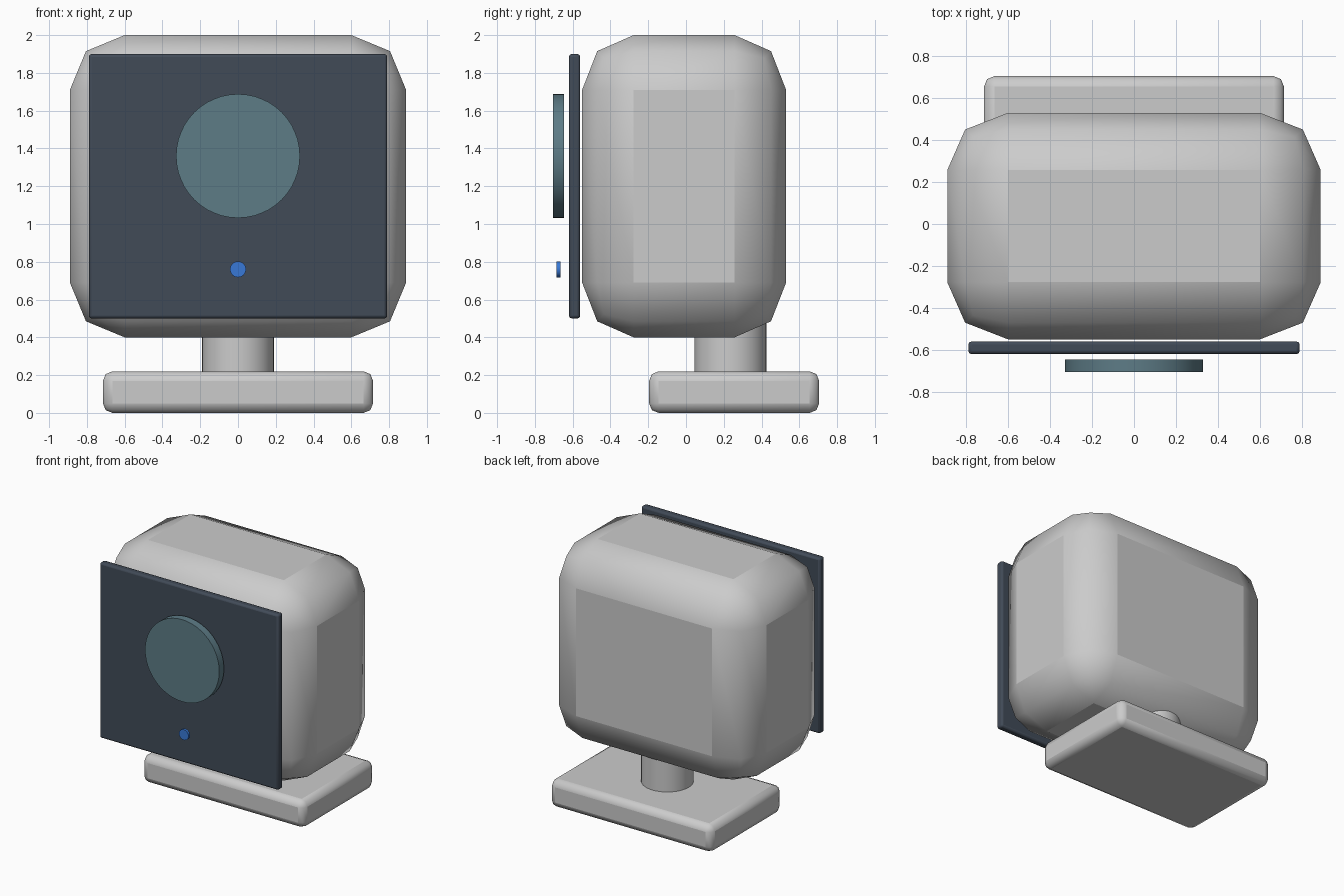
import bpy
from math import radians

if "Cube" in bpy.data.objects:
    bpy.data.objects.remove(bpy.data.objects["Cube"])


def finish(obj, name, color, angle=40):
    obj.name = name
    bpy.ops.object.shade_smooth_by_angle(angle=radians(angle))
    if color:
        mat = bpy.data.materials.new(name + "_colour")
        mat.diffuse_color = (*color, 1)
        mat.use_nodes = True
        mat.node_tree.nodes["Principled BSDF"].inputs["Base Color"].default_value = mat.diffuse_color
        obj.data.materials.append(mat)
    return obj


def rounded_box(name, lo, hi, bevel, segments=2, color=None, stretch_y=1.0):
    """Bevelled box between two corners; stretch_y squeezes the bevel along y."""
    bpy.ops.mesh.primitive_cube_add(size=1, location=[(a + b) / 2 for a, b in zip(lo, hi)])
    obj = bpy.context.object
    obj.scale = [b - a for a, b in zip(lo, hi)]
    obj.scale.y /= stretch_y
    bpy.ops.object.transform_apply(location=False, rotation=False, scale=True)
    finish(obj, name, color)
    mod = obj.modifiers.new("round", 'BEVEL')
    mod.width = bevel
    mod.segments = segments
    bpy.ops.object.modifier_move_to_index(modifier="round", index=0)
    obj.scale.y = stretch_y
    return obj


def cylinder(name, radius, depth, location, facing_front=False, color=None):
    bpy.ops.mesh.primitive_cylinder_add(
        vertices=48, radius=radius, depth=depth, location=location,
        rotation=(radians(90) if facing_front else 0, 0, 0))
    return finish(bpy.context.object, name, color)


# Housing, neck and stand foot
rounded_box("housing", (-0.89, -0.55, 0.40), (0.89, 0.53, 2.0), 0.29, stretch_y=0.94)
cylinder("neck", 0.19, 0.30, (0, 0.235, 0.35))
rounded_box("stand_foot", (-0.715, -0.195, 0.0), (0.715, 0.705, 0.22), 0.05)

# Dark front plate with lens and status light floating in front
rounded_box("front_plate", (-0.79, -0.62, 0.50), (0.79, -0.56, 1.90), 0.015,
            color=(0.053, 0.07, 0.097))
cylinder("lens", 0.328, 0.06, (0, -0.675, 1.36), True, (0.11, 0.2, 0.24))
cylinder("status_light", 0.042, 0.02, (0, -0.675, 0.76), True, (0.04, 0.19, 0.67))
